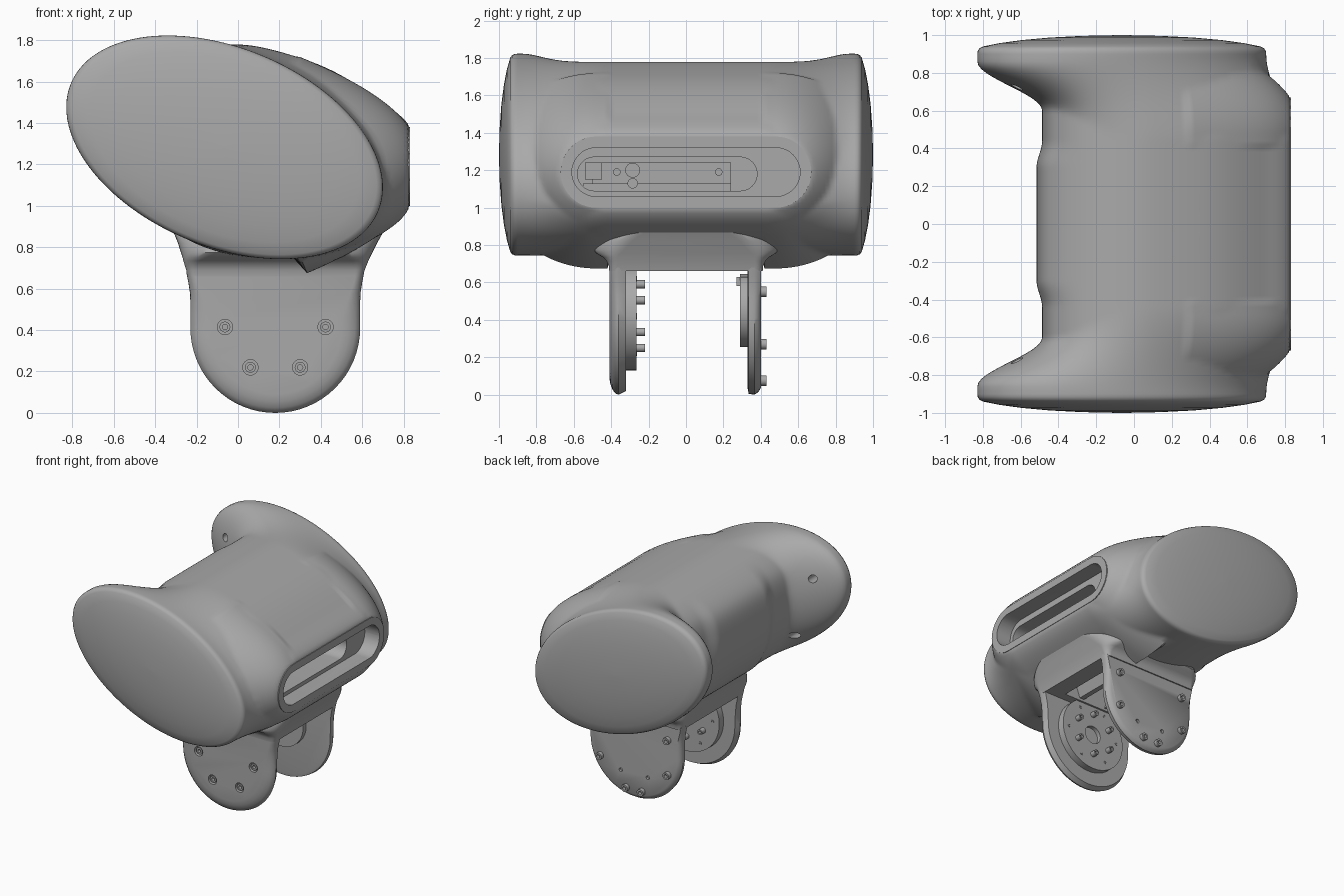
import bpy, bmesh, math
from mathutils import Vector

if "Cube" in bpy.data.objects:
    bpy.data.objects.remove(bpy.data.objects["Cube"])

grey = bpy.data.materials.new("plain grey")
grey.use_nodes = True
COLOUR = (0.4, 0.4, 0.4, 1)
grey.diffuse_color = COLOUR
for node in grey.node_tree.nodes:
    if node.type == 'BSDF_PRINCIPLED':
        node.inputs["Base Color"].default_value = COLOUR


def loft(name, rings, smooth=True):
    """Skin a list of equal closed rings and cap both ends."""
    bm = bmesh.new()
    vs = [[bm.verts.new(p) for p in ring] for ring in rings]
    n = len(vs[0])
    for a, b in zip(vs, vs[1:]):
        for i in range(n):
            j = (i + 1) % n
            bm.faces.new((a[i], a[j], b[j], b[i]))
    bm.faces.new(vs[0])
    bm.faces.new(vs[-1])
    bmesh.ops.recalc_face_normals(bm, faces=bm.faces)
    me = bpy.data.meshes.new(name)
    bm.to_mesh(me)
    bm.free()
    me.materials.append(grey)
    ob = bpy.data.objects.new(name, me)
    bpy.context.scene.collection.objects.link(ob)
    if smooth:
        smooth_part(ob)
    return ob


def activate(ob):
    bpy.ops.object.select_all(action='DESELECT')
    ob.select_set(True)
    bpy.context.view_layer.objects.active = ob


def smooth_part(ob):
    activate(ob)
    bpy.ops.object.shade_smooth_by_angle(angle=math.radians(40))


def prism_y(name, pts, y0, y1):
    return loft(name, [[(x, y, z) for x, z in pts] for y in (y0, y1)])


def prism_x(name, pts, x0, x1):
    return loft(name, [[(x, y, z) for y, z in pts] for x in (x0, x1)])


def box(name, x, y, z):
    return prism_y(name, [(x[0], z[0]), (x[1], z[0]), (x[1], z[1]), (x[0], z[1])], *y)


def circle(x, z, r, n=32):
    return [(x + r * math.cos(math.tau * i / n), z + r * math.sin(math.tau * i / n)) for i in range(n)]


def ring_disc(name, x, z, r, y0, y1, hole=0.5, depth=0.6, n=24):
    """Disc along y with a round socket in its y1 face."""
    steps = [(r, y0), (r, y1), (r * hole, y1), (r * hole, y1 + (y0 - y1) * depth)]
    return loft(name, [[(px, y, pz) for px, pz in circle(x, z, q, n)] for q, y in steps])


def rounded(hx, hy, r, cx, cy, n=12):
    """Rounded rectangle outline."""
    pts = []
    for k, (sx, sy) in enumerate(((1, 1), (-1, 1), (-1, -1), (1, -1))):
        for i in range(n + 1):
            a = math.pi / 2 * (k + i / n)
            pts.append((cx + sx * (hx - r) + r * math.cos(a), cy + sy * (hy - r) + r * math.sin(a)))
    return pts


def stadium(half, r, cy=0, cz=1.19):
    return rounded(half, r, r * .999, cy, cz)


def cut(ob, cutter):
    cutter.hide_render = True
    mod = ob.modifiers.new("cut", 'BOOLEAN')
    mod.operation, mod.solver, mod.object = 'DIFFERENCE', 'EXACT', cutter
    activate(ob)
    bpy.ops.object.modifier_apply(modifier=mod.name)
    bpy.data.objects.remove(cutter)


def ease(a, b, v):
    t = max(0, min(1, (v - a) / (b - a)))
    return t * t * (3 - 2 * t)


# Body: waisted middle section blending into tilted oval ends
FLAT = .826
MIDDLE = [Vector(p) for p in (
    (.83, 1.38), (.83, 1.19), (.83, 1.0), (.71, .875), (.5, .78), (.2, .745), (-.1, .78),
    (-.32, .89), (-.43, 1.06), (-.48, 1.25), (-.48, 1.44), (-.43, 1.61), (-.3, 1.72),
    (-.13, 1.77), (.06, 1.775), (.3, 1.715), (.49, 1.635), (.68, 1.51))]
OVAL = Vector((-.065, 1.283))
CORE = Vector((.1, 1.25))


def spline(pts, steps):
    out = []
    n = len(pts)
    for i in range(n):
        a, b, c, d = (pts[(i + k) % n] for k in (-1, 0, 1, 2))
        for s in range(steps):
            t = s / steps
            p = .5 * (2 * b + (c - a) * t + (2 * a - 5 * b + 4 * c - d) * t * t
                      + (3 * b - a - 3 * c + d) * t ** 3)
            out.append(Vector((min(p.x, FLAT), p.y)))
    return out


def on_oval(direction):
    """Where a ray from the core meets the tilted end oval."""
    def q(u, v):
        return 1.961 * u.x * v.x + .995 * (u.x * v.y + u.y * v.x) + 3.934 * u.y * v.y
    p = CORE - OVAL
    a, b, c = q(direction, direction), q(p, direction), q(p, p) - 1
    return CORE + direction * ((-b + math.sqrt(b * b - a * c)) / a)


def boss_reach(direction, v):
    """Distance along a ray to the flared boss around the side slot."""
    low, high = 0, 1.2
    for _ in range(18):
        t = (low + high) / 2
        p = CORE + direction * t
        u = max(0, math.hypot(max(0, v - .48), p.y - 1.19) - .19)
        if p.x < FLAT - .67 * u - 2.6 * u * u:
            low = t
        else:
            high = t
    return low


middle = spline(MIDDLE, 9)
ends = [on_oval((p - CORE).normalized()) for p in middle]


def section(y, scale):
    ring = []
    v = abs(y)
    for m, e in zip(middle, ends):
        d = (m - CORE).normalized()
        lean = ease(.2, .9, -d.x)
        p = e.lerp(m, 1 - ease(.43 + .17 * lean, .9 - .04 * lean, v))
        if d.x > .35 and .4 < v < .9:
            p = CORE + d * max((p - CORE).length, boss_reach(d, v))
        # raised pad in the hollow
        p.x -= .03 * (1 - ease(.3, .44, v)) * ease(.6, .9, -d.x)
        p = OVAL + (p - OVAL) * scale
        ring.append((p.x, y, p.y))
    return ring


cap = [(.9, 1), (.915, .998), (.93, .985), (.94, .96), (.957, .85),
       (.973, .7), (.987, .5), (.996, .27), (1, .02)]
STEPS = 44
stations = [(-y, s) for y, s in reversed(cap)]
stations += [(.88 * i / STEPS, 1) for i in range(-STEPS, STEPS + 1)]
stations += cap
body = loft("body_shell", [section(y, s) for y, s in stations], False)

# Side slot, stepped inner bay and underside pocket
cut(body, prism_x("slot_cutter", stadium(.61, .13), .7, 1))
cut(body, prism_x("bay_cutter", stadium(.48, .09, -.1, 1.18), .3, .8))
cut(body, box("pocket_cutter", (-.1, .46), (-.25, .28), (.5, .95)))

# Fastener holes on the inner faces of the flared ends
for side in (-1, 1):
    for x, z in ((-.62, 1.55), (-.48, 1.07)):
        cut(body, prism_y("hole_cutter", circle(x, z, .03, 20), side * .55, side * .84))
smooth_part(body)

# Flat rim around the slot
rim = prism_x("slot_rim", stadium(.67, .19), .79, .83)
cut(rim, prism_x("slot_cutter", stadium(.61, .13), .7, 1))
smooth_part(rim)

# Parts inside the slot
box("circuit_board", (.3, .5), (-.55, .24), (1.09, 1.13))
box("board_back", (.3, .42), (-.5, .24), (1.1, 1.24))
box("connector", (.35, .6), (-.54, -.45), (1.15, 1.24))
for y, z, r in ((-.285, 1.2, .04), (-.285, 1.13, .028), (-.37, 1.19, .02), (.175, 1.19, .02)):
    prism_x("board_post", [(y + a, z + b) for a, b in circle(0, 0, r, 16)], .35, .55)

# Yoke root flowing into the underside of the body
root = [(.66, -.243, .603, .41, .04), (.69, -.25, .612, .413, .045), (.715, -.258, .622, .425, .06),
        (.735, -.264, .63, .445, .08), (.752, -.268, .638, .475, .12), (.775, -.276, .65, .5, .17),
        (.82, -.29, .672, .49, .2), (.87, -.31, .7, .42, .2), (1, -.15, .6, .4, .2)]
yoke = loft("yoke_root", [[(x, y, z) for x, y in rounded((x1 - x0) / 2, h, r, (x0 + x1) / 2, 0)]
                          for z, x0, x1, h, r in root], False)
cut(yoke, box("pocket_cutter", (-.1, .46), (-.25, .28), (.5, 1.2)))
smooth_part(yoke)
BX, BZ, R = .18, .41, .41
for tilt in (-1, 1):
    x = BX + tilt * .12
    prism_y("pocket_rib", [(x - .02, .68), (x + .02, .68), (x + .02 + tilt * .1, .95),
                           (x - .02 + tilt * .1, .95)], -.25, .28)

# Yoke legs: round ended plates with a softened outer edge
arc = [(BX + R * math.cos(a), BZ + R * math.sin(a))
       for a in (math.pi * (1 + i / 32) for i in range(33))]
side_line = [(R, .47), (R, .53), (R + .002, .58), (R + .01, .63), (R + .02, .68)]
outline = arc + [(BX + w, z) for w, z in side_line] + [(BX - w, z) for w, z in reversed(side_line)]


def leg(name, steps):
    rings = []
    for y, inset in steps:
        ring = []
        for x, z in outline:
            k = 1 - inset / R * (1 - .6 * ease(BZ, .66, z))
            ring.append((BX + (x - BX) * k, y, z if z > BZ else BZ + (z - BZ) * k))
        rings.append(ring)
    return loft(name, rings, False)


front_leg = leg("front_leg", [(-.32, .02), (-.36, 0), (-.375, .005), (-.392, .025),
                              (-.404, .055), (-.41, .09)])
back_leg = leg("back_leg", [(.33, .03), (.335, .005), (.365, 0), (.385, .012), (.4, .035)])

# Sunk screws on the front leg, raised screws on the back leg
for side in (-1, 1):
    for dx, z in ((.243, .415), (.12, .22)):
        x = BX + side * dx
        cut(front_leg, prism_y("screw_cutter", circle(x, z, .037), -.5, -.375))
        ring_disc("front_screw", x, z, .026, -.35, -.402, .5, .5)
    for dx, z in ((.3, .55), (.3, .27), (.07, .075)):
        ring_disc("back_screw", BX + side * dx, z, .028, .36, .43, .5, .4)
    cut(back_leg, prism_y("pin_cutter", circle(BX + side * .12, .2, .015), .38, .5))
smooth_part(front_leg)
smooth_part(back_leg)

# Joint discs on the inner faces
ring_disc("front_joint_disc", BX, .42, .29, -.33, -.265, .25, .5, 48)
ring_disc("back_joint_disc", BX, .45, .195, .34, .29, .3, .6, 48)
box("back_stop_block", (.1, .26), (.27, .34), (.58, .63))
for i in range(6):
    a = math.tau * i / 6 + math.pi / 2
    ring_disc("joint_screw", BX + .17 * math.cos(a), .42 + .17 * math.sin(a), .022, -.27, -.22)
    ring_disc("joint_pin", BX + .23 * math.cos(a + .5), .42 + .23 * math.sin(a + .5), .012, -.27, -.262)
